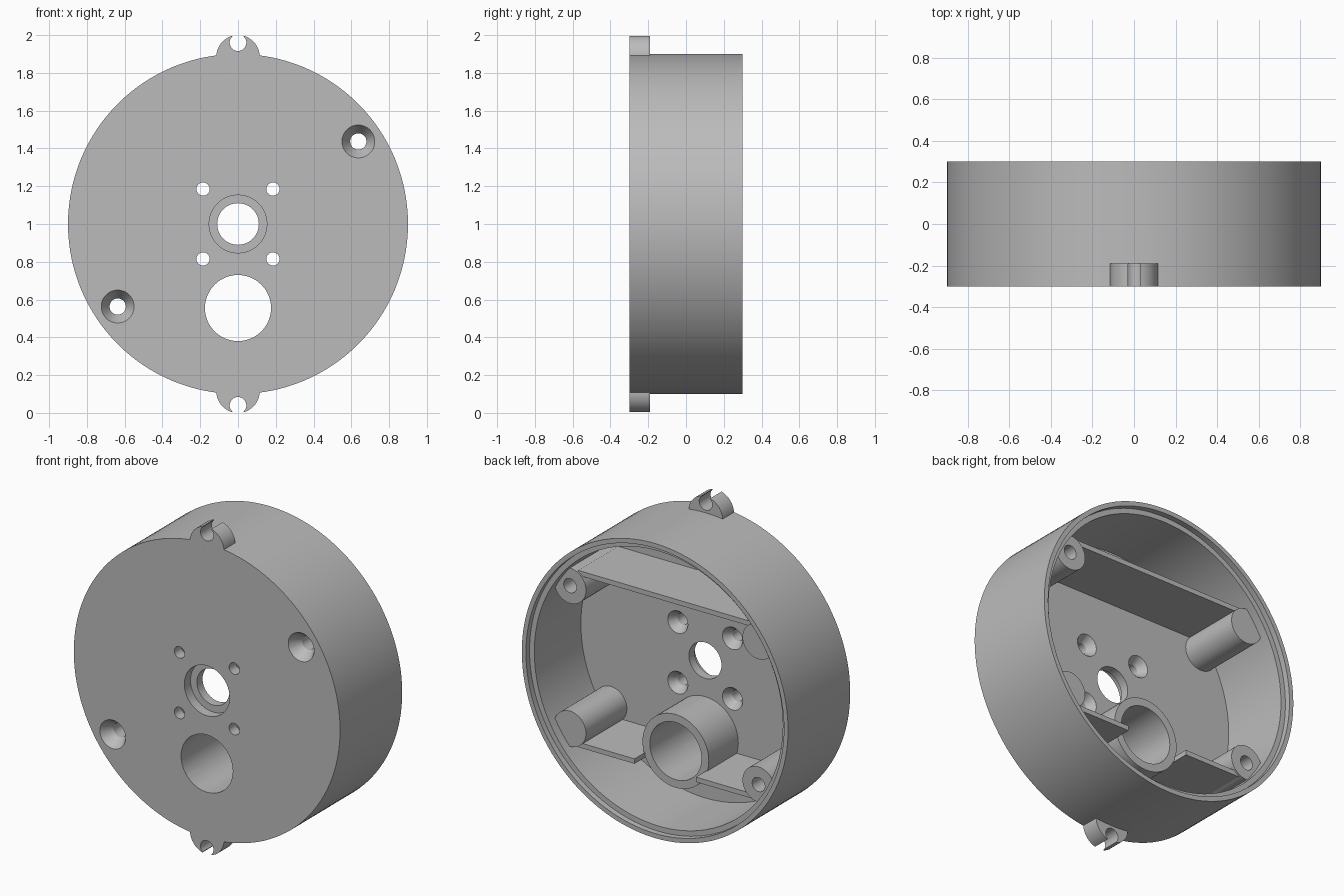
import bpy, bmesh, math
from mathutils import Matrix, Vector

cube = bpy.data.objects.get("Cube")
if cube:
    bpy.data.objects.remove(cube, do_unlink=True)

grey = bpy.data.materials.new("plain_grey")
grey.use_nodes = True
grey.diffuse_color = (0.5, 0.5, 0.5, 1)
grey.node_tree.nodes["Principled BSDF"].inputs["Base Color"].default_value = (0.5, 0.5, 0.5, 1)

FRONT, FLOOR, BACK = -0.3, -0.185, 0.3
MID = 1.0


def finish(name, bm):
    bmesh.ops.remove_doubles(bm, verts=bm.verts, dist=1e-5)
    bmesh.ops.recalc_face_normals(bm, faces=bm.faces)
    mesh = bpy.data.meshes.new(name)
    bm.to_mesh(mesh)
    bm.free()
    mesh.materials.append(grey)
    obj = bpy.data.objects.new(name, mesh)
    bpy.context.collection.objects.link(obj)
    return obj


def lathe(name, profile, x=0, z=MID, steps=48, closed=False):
    """Turn a (radius, y) profile about an axis parallel to y."""
    bm = bmesh.new()
    verts = [bm.verts.new((x + r, y, z)) for r, y in profile]
    edges = [bm.edges.new(pair) for pair in zip(verts, verts[1:])]
    if closed:
        edges.append(bm.edges.new((verts[-1], verts[0])))
    bmesh.ops.spin(bm, geom=verts + edges, cent=(x, 0, z), axis=(0, 1, 0),
                   angle=math.tau, steps=steps)
    return finish(name, bm)


def rod(name, r, y0, y1, x=0, z=MID):
    return lathe(name, [(0, y0), (r, y0), (r, y1), (0, y1)], x, z)


def box(name, x0, x1, y0, y1, z0, z1):
    bm = bmesh.new()
    size = Matrix.Diagonal((x1 - x0, y1 - y0, z1 - z0, 1))
    mid = Vector((x0 + x1, y0 + y1, z0 + z1)) / 2
    bmesh.ops.create_cube(bm, size=1, matrix=Matrix.Translation(mid) @ size)
    return finish(name, bm)


def combine(obj, tools, operation="DIFFERENCE"):
    """Apply booleans, then discard the tools."""
    for tool in tools:
        tool.hide_render = True
        mod = obj.modifiers.new("shape", "BOOLEAN")
        mod.operation, mod.solver, mod.object = operation, "EXACT", tool
    graph = bpy.context.evaluated_depsgraph_get()
    graph.update()
    mesh = bpy.data.meshes.new_from_object(obj.evaluated_get(graph))
    obj.modifiers.clear()
    obj.data = mesh
    for tool in tools:
        bpy.data.objects.remove(tool, do_unlink=True)


# Round housing with a stepped back rim
housing = lathe("housing", [(0, FRONT), (0.9, FRONT), (0.9, BACK), (0.872, BACK),
                            (0.872, 0.265), (0.84, 0.265), (0.84, FLOOR), (0, FLOOR)], steps=128)

# Mounting ears, top and bottom, with open round notches
ears, notches = [], []
for s in (1, -1):
    ears.append(rod("ear", 0.115, FRONT, -0.19, 0, MID + s * 0.885))
    notches.append(rod("notch", 0.044, -0.4, -0.1, 0, MID + s * 0.96))
    ends = sorted((MID + s * 0.96, MID + s * 1.1))
    notches.append(box("slot", -0.03, 0.03, -0.4, -0.1, *ends))
combine(housing, ears, "UNION")

# Shaft hole with front counterbore, and cable hole
cuts = notches + [
    lathe("shaft_cut", [(0, -0.4), (0.153, -0.4), (0.153, -0.24), (0.11, -0.24),
                        (0.11, 0), (0, 0)]),
    rod("cable_cut", 0.175, -0.4, 0, 0, 0.555)]

# Small screw holes, countersunk from inside
for sx in (1, -1):
    for sz in (1, -1):
        cuts.append(lathe("small_cut", [(0, -0.4), (0.035, -0.4), (0.035, -0.235),
                                        (0.068, FLOOR), (0.068, 0), (0, 0)],
                          sx * 0.185, MID + sz * 0.185, 32))


# Large screw holes, countersunk from the front
def large_cut(s):
    return lathe("large_cut", [(0, -0.4), (0.087, -0.4), (0.087, FRONT), (0.043, -0.23),
                               (0.043, 0.5), (0, 0.5)], s * 0.637, MID + s * 0.437)


combine(housing, cuts + [large_cut(1), large_cut(-1)])

# Corner posts: one diagonal pair is drilled through
parts = [housing]
for sx, side in ((1, "left"), (-1, "right")):
    for sz, level in ((1, "upper"), (-1, "lower")):
        post = rod(f"{level}_{side}_post", 0.108, -0.25, 0.21, sx * 0.637, MID + sz * 0.437)
        if sx == sz:
            combine(post, [large_cut(sx)])
        parts.append(post)

# Cable sleeve
parts.append(lathe("cable_sleeve", [(0.175, -0.22), (0.224, -0.22), (0.224, 0.1), (0.175, 0.1)],
                   0, 0.555, closed=True))

# Stiffening ribs
parts.append(box("upper_rib", -0.59, 0.59, -0.2, 0.2, 1.51, 1.54))
parts.append(box("lower_left_rib", 0.208, 0.59, -0.2, 0.2, 0.46, 0.49))
parts.append(box("lower_right_rib", -0.59, -0.208, -0.2, 0.2, 0.46, 0.49))

# Smooth round walls, crisp edges
bpy.ops.object.select_all(action="DESELECT")
for part in parts:
    part.select_set(True)
bpy.context.view_layer.objects.active = housing
bpy.ops.object.shade_smooth_by_angle(angle=math.radians(25))
